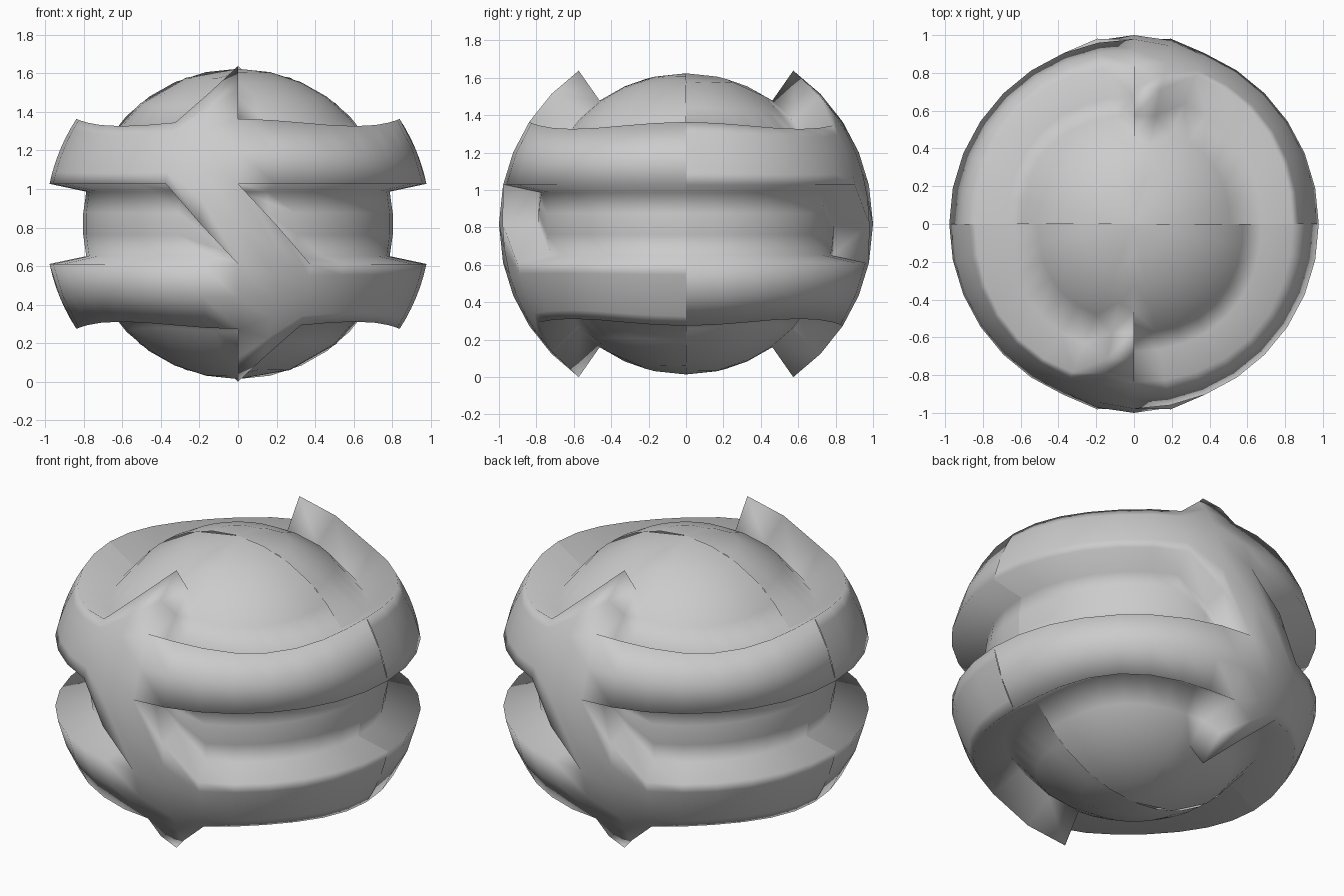
import bpy
import bmesh
from math import sin, cos, radians
from mathutils import Vector, Matrix

cube = bpy.data.objects.get("Cube")
if cube:
    bpy.data.objects.remove(cube)

OUTER, INNER = 1.0, 0.805      # band surface and core sphere radii
CENTRE_Z = 0.819
RIM, GROOVE, TIP = 33, 12, 55  # latitudes of the band edges and the hooked tip
TURN = 22.5                    # angle from the front where the bands bend
COLUMNS = 8

grey = bpy.data.materials.new("plain_grey")
grey.use_nodes = True
colour = (0.6, 0.6, 0.6, 1)
grey.diffuse_color = colour
grey.node_tree.nodes["Principled BSDF"].inputs["Base Color"].default_value = colour


def rim(angle):
    return RIM - 2.5 * sin(radians(2 * angle)) ** 2


def upper_band(angle):
    """Lower and upper latitude of the band that bends into the diagonal strip."""
    if angle >= TURN:
        return GROOVE, rim(angle)
    t = angle / TURN
    return -GROOVE + 2 * GROOVE * t, TIP + (rim(TURN) - TIP) * t


def point(angle, lat, radius):
    a, b = radians(angle), radians(lat)
    return Vector((-cos(b) * sin(a), -cos(b) * cos(a), sin(b))) * radius


# Row spacing lets the two quarters share their vertices on the front seam
MID_RIM, MID_TIP = (GROOVE + RIM) / 2, (RIM + TIP) / 2
STRIP = [-GROOVE, 0, GROOVE, MID_RIM, RIM, MID_TIP, TIP]
TOP_CAP = [TIP, 66, 78, 90]
LOW_CAP = [-90, -78, -66, -TIP, -MID_TIP, -RIM]
LOW_BAND = [-RIM, -MID_RIM, -GROOVE]
CHANNEL = [-GROOVE, -4, 4, GROOVE]


def fitted(rows, low, high):
    span = rows[-1] - rows[0]
    return [low + (high - low) * (r - rows[0]) / span for r in rows]


def column(angle):
    """Pole-to-pole profile, stepping between the core and the raised bands."""
    low, high = upper_band(angle)
    sections = [(LOW_CAP, -90, -rim(angle), INNER),
                (LOW_BAND, -rim(angle), -GROOVE, OUTER),
                (CHANNEL, -GROOVE, low, INNER),
                (STRIP, low, high, OUTER),
                (TOP_CAP, high, 90, INNER)]
    return [point(angle, lat, radius)
            for rows, a, b, radius in sections for lat in fitted(rows, a, b)]


def add_quarter(bm, turn):
    grid = [[bm.verts.new(turn @ p) for p in column(90 * i / COLUMNS)]
            for i in range(COLUMNS + 1)]
    for right, left in zip(grid, grid[1:]):
        for j in range(len(right) - 1):
            bm.faces.new((right[j], right[j + 1], left[j + 1], left[j]))
    # End wall of the hooked tip on the seam
    for a, b in ((RIM, MID_TIP), (MID_TIP, TIP)):
        corners = ((a, OUTER), (a, INNER), (b, INNER), (b, OUTER))
        bm.faces.new([bm.verts.new(turn @ point(0, lat, r)) for lat, r in corners])


def build_half(name, spin):
    bm = bmesh.new()
    for half_turn in (0, 180):
        add_quarter(bm, Matrix.Rotation(radians(half_turn), 3, 'Y'))
    bmesh.ops.remove_doubles(bm, verts=bm.verts, dist=0.0005)
    bmesh.ops.rotate(bm, verts=bm.verts, matrix=Matrix.Rotation(radians(spin), 3, 'Z'))
    for face in bm.faces:
        face.smooth = True
    mesh = bpy.data.meshes.new(name)
    bm.to_mesh(mesh)
    bm.free()
    mesh.materials.append(grey)
    obj = bpy.data.objects.new(name, mesh)
    obj.location.z = CENTRE_Z
    bpy.context.collection.objects.link(obj)


# Two identical halves meet on the side seam
build_half("front_half_shell", 0)
build_half("back_half_shell", 180)
